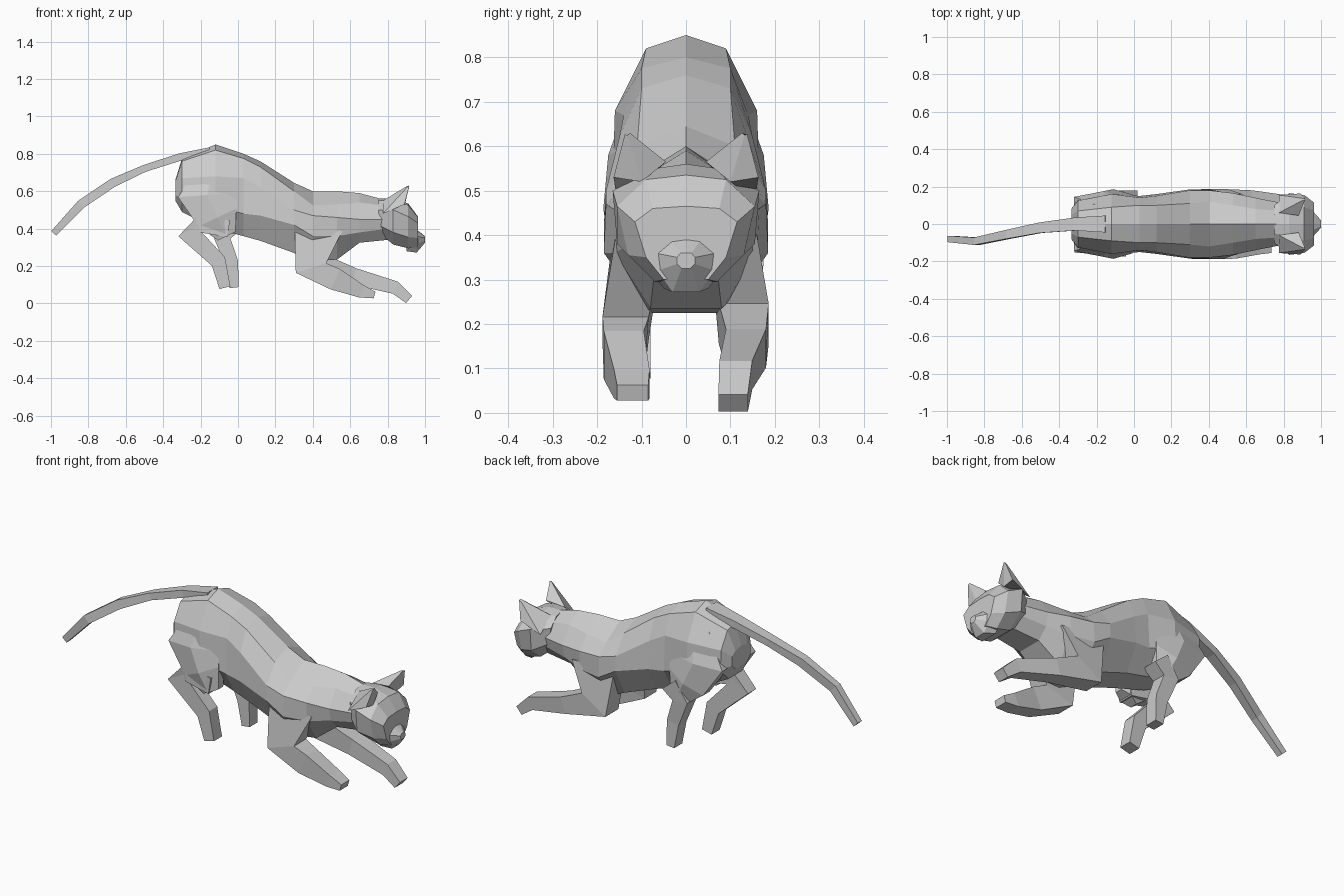
import bpy, bmesh, math
from mathutils import Vector


def loft(name, rings):
    """Skin a list of equal-sized rings and cap both ends, flat shaded."""
    bm = bmesh.new()
    vs = [[bm.verts.new(p) for p in ring] for ring in rings]
    n = len(vs[0])
    for a, b in zip(vs, vs[1:]):
        for i in range(n):
            j = (i + 1) % n
            bm.faces.new((a[i], a[j], b[j], b[i]))
    bm.faces.new(vs[0])
    bm.faces.new(vs[-1])
    bmesh.ops.recalc_face_normals(bm, faces=bm.faces)
    me = bpy.data.meshes.new(name)
    bm.to_mesh(me)
    bm.free()
    ob = bpy.data.objects.new(name, me)
    bpy.context.collection.objects.link(ob)
    return ob


def body(name, sections):
    """Mirrored cross-sections along x: x, top z, then four (half width, z) pairs."""
    rings = []
    for x, top, *side in sections:
        half = list(zip(side[::2], side[1::2]))
        rings.append([(x, 0, top)] + [(x, y, z) for y, z in half]
                     + [(x, -y, z) for y, z in reversed(half)])
    return loft(name, rings)


def limb(name, path, sides=4):
    """Sweep a section along a path of x, y, z, in-plane radius, side radius."""
    rings = []
    k = math.sqrt(2) if sides == 4 else 1
    for i, (x, y, z, r, w) in enumerate(path):
        p, q = path[max(i - 1, 0)], path[min(i + 1, len(path) - 1)]
        t = Vector((q[0] - p[0], 0, q[2] - p[2])).normalized()
        nrm = Vector((-t.z, 0, t.x))
        ring = []
        for s in range(sides):
            a = 2 * math.pi * (s + 0.5) / sides
            ring.append(Vector((x, y, z)) + nrm * (r * k * math.cos(a))
                        + Vector((0, w * k * math.sin(a), 0)))
        rings.append(ring)
    return loft(name, rings)


# Torso from rump to neck
body("torso", [
    (-.335, .66, .05, .65, .08, .63, .08, .58, .05, .55),
    (-.30, .775, .07, .76, .125, .67, .13, .56, .06, .49),
    (-.12, .85, .09, .82, .16, .68, .165, .52, .07, .40),
    (.03, .80, .10, .775, .14, .67, .15, .48, .08, .36),
    (.12, .76, .10, .73, .15, .62, .16, .47, .09, .335),
    (.30, .645, .11, .60, .18, .50, .185, .42, .10, .27),
    (.40, .60, .12, .525, .18, .47, .185, .36, .09, .225),
    (.53, .60, .10, .53, .165, .46, .16, .36, .08, .235),
    (.65, .59, .08, .54, .14, .45, .125, .38, .07, .325),
    (.80, .55, .07, .52, .11, .45, .10, .40, .06, .34)])

# Head and muzzle
body("head", [
    (.75, .56, .05, .55, .10, .50, .10, .42, .06, .38),
    (.83, .56, .07, .55, .165, .50, .155, .38, .07, .315),
    (.91, .535, .09, .525, .155, .465, .13, .355, .07, .295),
    (.962, .465, .075, .46, .115, .43, .09, .35, .05, .30)])
body("muzzle", [
    (.90, .41, .05, .41, .09, .37, .09, .33, .05, .28),
    (.955, .395, .035, .39, .07, .36, .065, .32, .03, .272),
    (1.0, .36, .012, .36, .02, .35, .02, .335, .01, .325)])

# Pointed ears
for side, s in (("right", -1), ("left", 1)):
    base = [(.775, .06, .55), (.88, .045, .565), (.89, .10, .52), (.89, .163, .53), (.775, .155, .48)]
    tip = Vector((.918, .135, .637))
    low = [Vector(p) for p in base]
    high = [tip.lerp(p, .1) for p in low]
    loft(side + "_ear", [[(p.x, p.y * s, p.z) for p in r] for r in (low, high)])

# Front legs, stretched forward by different amounts
limb("right_front_leg", [
    (.43, -.105, .41, .13, .055), (.39, -.136, .19, .085, .052),
    (.52, -.14, .13, .06, .045), (.66, -.122, .065, .035, .04),
    (.73, -.12, .045, .018, .035)])
limb("left_front_leg", [
    (.45, .105, .41, .13, .055), (.43, .13, .20, .085, .056),
    (.62, .135, .145, .045, .045), (.84, .112, .085, .035, .037),
    (.915, .106, .022, .025, .033)])

# Haunches
for side, s in (("right", -1), ("left", 1)):
    limb(side + "_haunch", [
        (-.13, s * .085, .72, .10, .04), (-.165, s * .115, .58, .18, .06),
        (-.11, s * .128, .46, .13, .058), (-.06, s * .13, .36, .06, .042)], 6)

# Lower hind legs
limb("right_hind_leg", [
    (-.05, -.13, .40, .045, .045), (-.21, -.12, .425, .045, .04),
    (-.27, -.117, .385, .055, .036), (-.105, -.115, .225, .042, .035),
    (-.07, -.115, .085, .03, .035)])
limb("left_hind_leg", [
    (-.02, .135, .43, .05, .045), (-.085, .135, .35, .045, .04),
    (-.035, .13, .22, .036, .035), (-.02, .13, .085, .024, .035)])

# Tapering tail
limb("tail", [
    (-.15, 0, .81, .025, .045), (-.31, 0, .783, .02, .035),
    (-.50, -.02, .722, .019, .028), (-.67, -.055, .645, .024, .024),
    (-.84, -.092, .53, .024, .02), (-.985, -.08, .375, .018, .017)])
